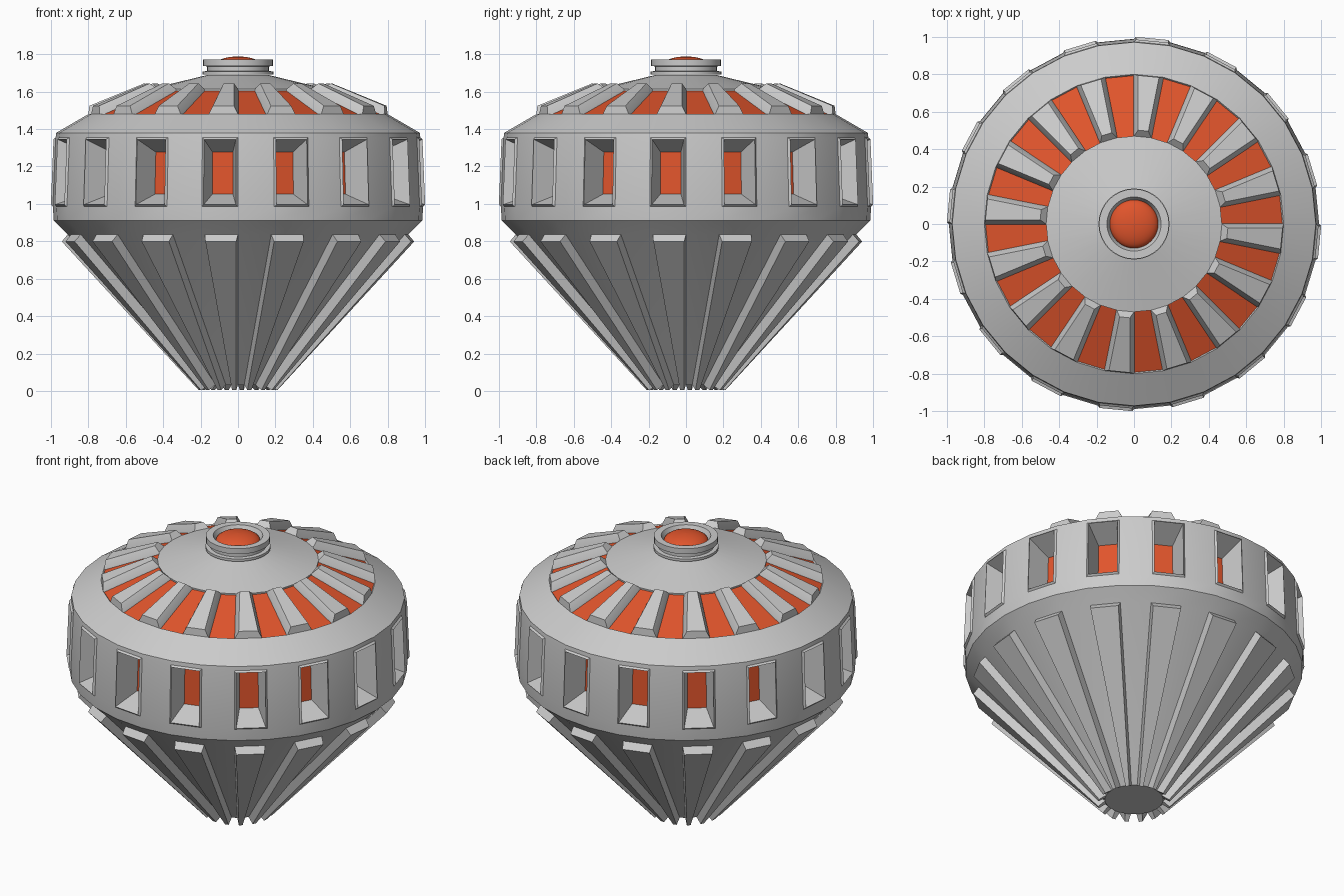
import bpy, bmesh, math
from mathutils import Vector

if "Cube" in bpy.data.objects:
    bpy.data.objects.remove(bpy.data.objects["Cube"])

SIDES = 32


def lathe(bm, profile, close_bottom=False):
    """Revolve (r, z) points; returns faces as rows[row][segment]."""
    rings = [[bm.verts.new((r * math.cos(2 * math.pi * j / SIDES),
                            r * math.sin(2 * math.pi * j / SIDES), z))
              for j in range(SIDES)] for r, z in profile]
    rows = []
    for a, b in zip(rings, rings[1:]):
        rows.append([bm.faces.new((a[j], a[(j + 1) % SIDES], b[(j + 1) % SIDES], b[j]))
                     for j in range(SIDES)])
    if close_bottom:
        bm.faces.new(rings[0][::-1])
    bm.normal_update()
    return rows


def inset(bm, faces, thickness, depth):
    bmesh.ops.inset_individual(bm, faces=faces, thickness=thickness, depth=depth,
                               use_even_offset=True)
    bm.normal_update()


def finish(bm, name, mat=None):
    me = bpy.data.meshes.new(name)
    bm.to_mesh(me)
    bm.free()
    ob = bpy.data.objects.new(name, me)
    bpy.context.collection.objects.link(ob)
    if mat:
        me.materials.append(mat)
    bpy.ops.object.select_all(action='DESELECT')
    ob.select_set(True)
    bpy.context.view_layer.objects.active = ob
    bpy.ops.object.shade_smooth_by_angle(angle=math.radians(25))
    return ob


def split_panes(bm, faces, name, mat):
    """Move the given faces into a separate coloured object."""
    pane = bmesh.new()
    for f in faces:
        pane.faces.new([pane.verts.new(v.co) for v in f.verts])
    bmesh.ops.delete(bm, geom=faces, context='FACES_ONLY')
    finish(pane, name, mat)


orange = bpy.data.materials.new("orange_glow")
orange.diffuse_color = (0.75, 0.09, 0.025, 1)
orange.use_nodes = True
orange.node_tree.nodes["Principled BSDF"].inputs["Base Color"].default_value = orange.diffuse_color

# Lower cone with tapering ribs
bm = bmesh.new()
rows = lathe(bm, [(0.17, 0.033), (0.91, 0.837), (0.985, 0.91)], close_bottom=True)
inset(bm, rows[0][1::2], 0.006, 0.05)
finish(bm, "ribbed_cone")

# Drum with framed, recessed windows
bm = bmesh.new()
rows = lathe(bm, [(0.985, 0.91), (0.99, 0.985), (0.975, 1.355), (0.972, 1.38)])
windows = rows[1][1::2]
inset(bm, windows, 0.01, 0.012)
inset(bm, windows, 0.002, 0.0)
for f in windows:
    c, n = f.calc_center_median(), f.normal.copy()
    for v in f.verts:
        v.co = c + (v.co - c) * 0.65 - n * 0.155
split_panes(bm, windows, "drum_window_panes", orange)
finish(bm, "window_drum")

# Upper dome with raised ribs between skylights
bm = bmesh.new()
rows = lathe(bm, [(0.972, 1.38), (0.8, 1.48), (0.47, 1.615), (0.16, 1.69)])
inset(bm, rows[1][1::2], 0.02, 0.04)
skylights = rows[1][0::2]
inset(bm, skylights, 0.003, -0.01)
split_panes(bm, skylights, "dome_skylight_panes", orange)
finish(bm, "ribbed_dome")

# Stepped collar on top
bm = bmesh.new()
lathe(bm, [(0.15, 1.692), (0.19, 1.692), (0.19, 1.708), (0.165, 1.71), (0.165, 1.735),
           (0.187, 1.738), (0.187, 1.773), (0.145, 1.773), (0.127, 1.735)])
finish(bm, "top_collar")

# Glowing lens inside the collar
bm = bmesh.new()
lens = [(0.13 * math.cos(t), 1.738 + 0.05 * math.sin(t))
        for t in (math.pi / 2 * i / 8 for i in range(8))]
lathe(bm, lens + [(0.001, 1.788)])
finish(bm, "top_lens", orange)
